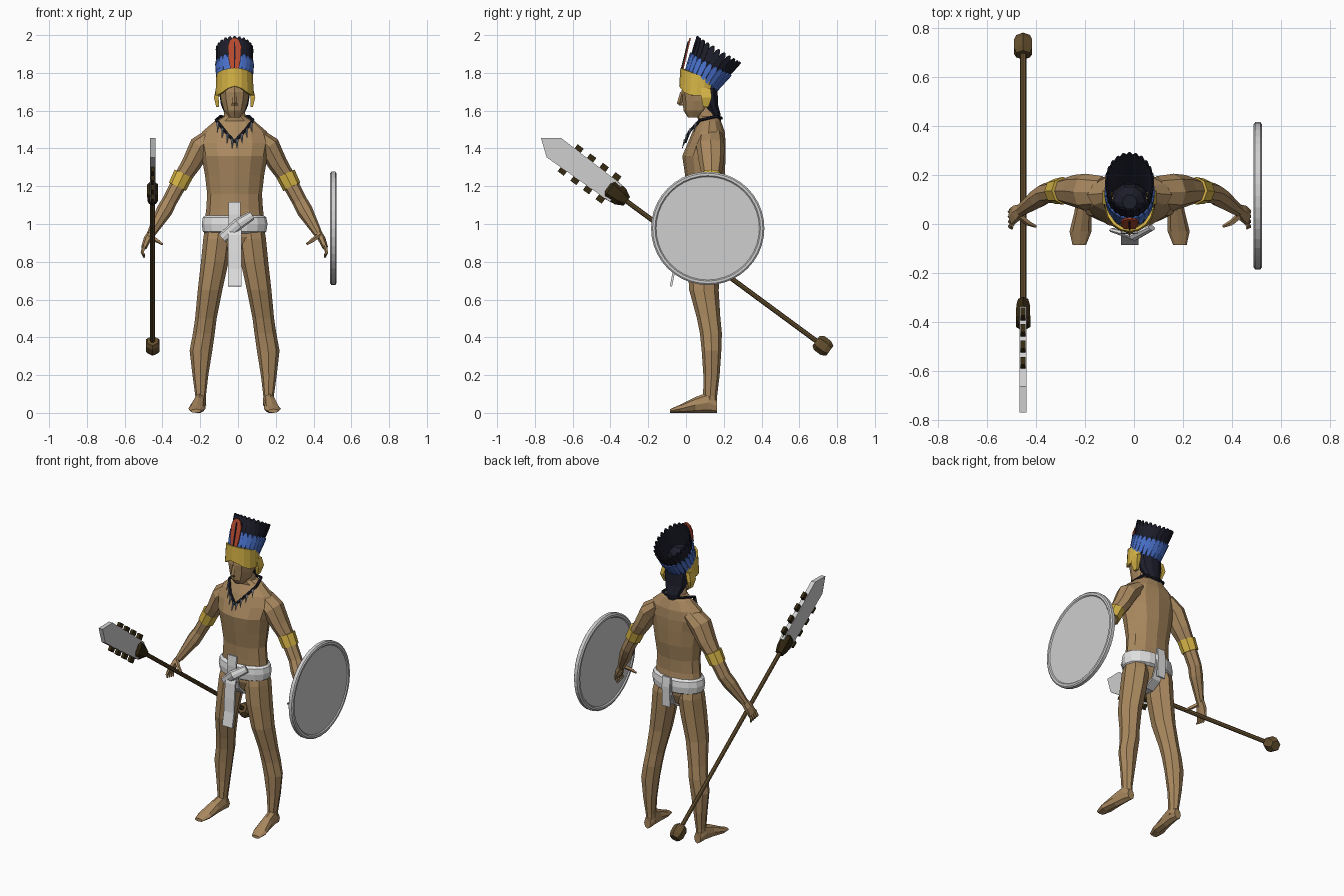
import bpy, bmesh, math
from mathutils import Vector

if "Cube" in bpy.data.objects:
    bpy.data.objects.remove(bpy.data.objects["Cube"])

CX = -0.018  # body centre line
X, Y, Z = Vector((1, 0, 0)), Vector((0, 1, 0)), Vector((0, 0, 1))


def material(name, r, g, b):
    m = bpy.data.materials.new(name)
    m.use_nodes = True
    m.diffuse_color = (r, g, b, 1)
    m.node_tree.nodes["Principled BSDF"].inputs["Base Color"].default_value = (r, g, b, 1)
    return m


skin = material("skin", .40, .25, .115)
cloth = material("white cloth", .75, .75, .75)
stone = material("pale grey", .62, .62, .62)
gold = material("gold", .66, .45, .06)
black = material("black feather", .012, .013, .024)
blue = material("blue feather", .07, .17, .62)
red = material("red feather", .50, .07, .03)
wood = material("wood", .13, .08, .028)
dark_wood = material("dark wood", .035, .022, .006)
grey = material("tooth grey", .22, .25, .30)


def make(name, bm, mat):
    bmesh.ops.recalc_face_normals(bm, faces=bm.faces[:])
    me = bpy.data.meshes.new(name)
    bm.to_mesh(me)
    bm.free()
    me.materials.append(mat)
    ob = bpy.data.objects.new(name, me)
    ob.location.x = CX
    bpy.context.collection.objects.link(ob)
    return ob


def loft(name, rings, mat, n=8, ref=Y, axis=None, s=1, turn=0):
    """Skin rings (x, y, z, radius, radius along ref) along their path."""
    bm = bmesh.new()
    pts = [Vector((s * r[0], r[1], r[2])) for r in rings]
    loops = []
    for i, (p, r) in enumerate(zip(pts, rings)):
        t = axis or (pts[min(i + 1, len(pts) - 1)] - pts[max(i - 1, 0)]).normalized()
        u = ref.cross(t).normalized()
        v = t.cross(u)
        angles = [math.tau * k / n + turn for k in range(n)]
        loops.append([bm.verts.new(p + u * r[3] * math.cos(a) + v * r[4] * math.sin(a)) for a in angles])
    for a, b in zip(loops, loops[1:]):
        for k in range(n):
            bm.faces.new((a[k], a[(k + 1) % n], b[(k + 1) % n], b[k]))
    bm.faces.new(loops[0])
    bm.faces.new(loops[-1])
    return make(name, bm, mat)


def sheet(name, polys, thick, mat):
    """Flat polygons given thickness."""
    bm = bmesh.new()
    for poly in polys:
        bm.faces.new([bm.verts.new(p) for p in poly])
    bmesh.ops.remove_doubles(bm, verts=bm.verts[:], dist=.0005)
    ob = make(name, bm, mat)
    mod = ob.modifiers.new("thickness", "SOLIDIFY")
    mod.thickness, mod.offset = thick, 0
    return ob


def strap(name, path, half, thick=.012):
    """Cloth strip of constant width following a (y, z) path."""
    quads = [[(-half, *a), (half, *a), (half, *b), (-half, *b)] for a, b in zip(path, path[1:])]
    return sheet(name, quads, thick, cloth)


# Torso and neck
torso = [(.86, .10, .05, .06), (.93, .10, .15, .085), (1.0, .105, .16, .09), (1.08, .10, .15, .085),
         (1.16, .10, .145, .088), (1.26, .10, .157, .105), (1.36, .095, .175, .115), (1.43, .11, .19, .10),
         (1.49, .12, .17, .085), (1.545, .125, .105, .06), (1.57, .115, .058, .055), (1.63, .10, .05, .05)]
loft("torso", [(0, y, z, a, b) for z, y, a, b in torso], skin, n=12, axis=Z)

# Head and nose
head = [(1.565, .045, .03, .035), (1.60, .06, .058, .073), (1.65, .07, .074, .088),
        (1.70, .07, .082, .094), (1.79, .075, .08, .085)]
loft("head", [(0, y, z, a, b) for z, y, a, b in head], skin, n=10, axis=Z, turn=math.pi / 10)
loft("nose", [(0, -.025, 1.628, .018, .012), (0, -.034, 1.64, .014, .014), (0, -.02, 1.70, .008, .01)],
     skin, n=4, axis=Z)

# Arms, legs and hands
arm = [(.11, .13, 1.47, .045, .065), (.18, .13, 1.41, .062, .075), (.228, .135, 1.32, .052, .065),
       (.286, .135, 1.23, .043, .045), (.345, .125, 1.12, .04, .042), (.372, .105, 1.07, .043, .04),
       (.444, .055, .945, .022, .025)]
leg = [(.085, .10, .96, .075, .08), (.09, .10, .92, .076, .09), (.105, .095, .80, .073, .088),
       (.13, .095, .65, .065, .078), (.152, .12, .50, .057, .062), (.163, .132, .42, .058, .058),
       (.178, .135, .33, .06, .052), (.181, .135, .20, .042, .043), (.18, .128, .09, .028, .037),
       (.18, .125, .04, .03, .038)]
foot = [(.18, .165, .035, .024, .035), (.182, .12, .055, .032, .055), (.19, .05, .042, .035, .042),
        (.20, -.03, .022, .045, .022), (.205, -.085, .01, .028, .01)]
palm = [(.44, .06, .955, .02, .024), (.462, .045, .92, .02, .036), (.48, .03, .875, .015, .038)]
for side, s in (("left", 1), ("right", -1)):
    loft(side + "_arm", arm, skin, s=s)
    loft(side + "_leg", leg, skin, s=s, axis=-Z)
    loft(side + "_foot", foot, skin, s=s, ref=Z, axis=-Y)
    loft(side + "_palm", palm, skin, n=6, s=s)
    loft(side + "_thumb", [(.45, .035, .94, .013, .015), (.415, .005, .915, .012, .012),
                           (.382, -.01, .893, .006, .006)], skin, n=5, s=s)
    for k in range(4):
        y = .06 - .02 * k
        loft(f"{side}_finger_{k + 1}", [(.478, y, .885, .01, .01), (.488, y - .01, .85, .009, .009),
                                        (.478, y - .018, .822 + .005 * k, .005, .005)], skin, n=5, s=s)
    loft(side + "_armband", [(.27, .136, 1.265, .053, .056), (.303, .133, 1.197, .05, .052)], gold, s=s)
    # Ear ornaments
    loft(side + "_ear_ornament", [(.085, .105, 1.72, .018, .035), (.097, .108, 1.67, .018, .04),
                                  (.09, .105, 1.62, .01, .02)],
         gold, n=4, s=s, axis=-Z, turn=math.pi / 4)

# Hair
hair = [(1.86, .09, .03, .03), (1.83, .09, .06, .06), (1.77, .085, .08, .082), (1.70, .115, .083, .055),
        (1.63, .13, .072, .042), (1.58, .15, .05, .035), (1.525, .168, .028, .018)]
loft("hair", [(0, y, z, a, b) for z, y, a, b in hair], black, n=10, axis=-Z)

# Headband, higher at the brow
band = []
for k in range(-6, 7):
    a = math.radians(k * 21)
    c = math.cos(a)
    x, y = .096 * math.sin(a), .068 - .098 * c
    band.append(((x, y, 1.68 + .05 * max(0, c) ** 4), (x * .95, y + .006, 1.785 + .04 * c)))
sheet("headband", [(a[0], b[0], b[1], a[1]) for a, b in zip(band, band[1:])], .012, gold)


def feather(name, base, tip, half, mat, side):
    shape = [(0, .5), (.35, .85), (.75, 1), (.93, .7), (1, .2)]
    out = [base.lerp(tip, f) + side * half * w for f, w in shape]
    back = [base.lerp(tip, f) - side * half * w for f, w in reversed(shape)]
    return sheet(name, [out + back], .008, mat)


# Feather crown: long black feathers behind shorter blue ones
COUNT = 24
for k in range(COUNT):
    a = math.tau * k / COUNT
    c, sn = math.cos(a), math.sin(a)
    side = Vector((c, sn, -.4 * sn)).normalized()
    base = Vector((.08 * sn, .078 - .075 * c, 1.75 + .045 * c))
    tip = Vector((.096 * sn, .175 - .115 * c, 1.925 + .07 * c))
    feather(f"black_feather_{k + 1}", base, tip, .019, black, side)
    out = Vector((sn, -c, 0)) * .01
    feather(f"blue_feather_{k + 1}", base + out, base.lerp(tip, .56) + out, .015, blue, side)
feather("red_feather", Vector((0, -.022, 1.80)), Vector((0, .022, 1.985)), .036, red, X)
feather("red_feather_quill", Vector((0, -.024, 1.82)), Vector((0, .012, 1.965)), .004, black, X)

# Necklace cord and hanging teeth
half_cord = [Vector(p) for p in ((0, -.004, 1.435), (.05, .018, 1.49), (.098, .075, 1.55), (.075, .16, 1.57))]
cord = half_cord + [Vector((0, .188, 1.56))] + [Vector((-p.x, p.y, p.z)) for p in half_cord[:0:-1]]
for k, p in enumerate(cord):
    q = cord[(k + 1) % len(cord)]
    loft(f"necklace_cord_{k + 1}", [(*p, .008, .008), (*q, .008, .008)], black, n=6, ref=Vector((.2, .1, 1)))
for s in (1, -1):
    for k in range(4):
        f = .25 + .5 * k
        p = half_cord[int(f)].lerp(half_cord[int(f) + 1], f % 1)
        loft(f"necklace_tooth_{k + 1}_{s}", [(p.x, p.y - .006, p.z, .009, .007),
                                            (p.x * 1.08, p.y - .022, p.z - .05, .001, .001)], grey, n=4, s=s)

# Loincloth: belt, knot, hanging flap and strap between the legs
belt = [(.95, .155, .09), (.96, .168, .107), (1.0, .174, .112), (1.035, .168, .107), (1.045, .155, .09)]
loft("belt", [(0, .1, z, a, b) for z, a, b in belt], cloth, n=16, axis=Z)
strap("belt_tuck", [(-.03, 1.115), (-.035, 1.05), (-.03, .95)], .032)
strap("front_flap", [(-.03, 1.0), (-.05, .94), (-.058, .85), (-.062, .76), (-.08, .67)], .036)
strap("under_strap", [(-.02, .97), (.0, .90), (.05, .85), (.12, .84), (.18, .875), (.215, .95), (.222, 1.06)], .03)
strap("back_tail", [(.222, 1.06), (.23, 1.0), (.225, .87)], .028)
loft("knot_wrap", [(.09, -.015, 1.045, .024, .012), (.02, -.05, 1.0, .03, .018), (-.065, -.025, .925, .028, .01)],
     cloth, n=8)

# Shield with raised rim
rim = [(.494, .272), (.487, .278), (.487, .29), (.494, .3), (.515, .3), (.521, .292), (.521, .279), (.515, .273)]
loft("shield", [(x - CX, .115, .977, r, r) for x, r in rim], stone, n=40, axis=X, ref=Z)

# Spear, measured along its own axis from the butt
D, N = Vector((0, -.805, .593)), Vector((0, .593, .805))
BUTT = Vector((-.434, .725, .355))


def spear(name, stations, mat, n=6, turn=0, off=0):
    return loft(name, [(*(BUTT + D * t + N * off), a, b) for t, a, b in stations], mat, n, X, D, turn=turn)


spear("spear_shaft", [(0, .013, .013), (1.36, .013, .013)], wood, 8)
spear("spear_butt", [(-.045, .032, .032), (-.02, .046, .042), (.025, .046, .042), (.045, .032, .032)], wood)
spear("spear_socket", [(1.29, .028, .024), (1.33, .05, .032), (1.40, .06, .034), (1.415, .04, .02)], dark_wood)
outline = [(1.36, .055), (1.77, .064), (1.854, 0), (1.77, -.064), (1.36, -.055)]
sheet("spear_blade", [[BUTT + D * t + N * w for t, w in outline]], .028, stone)
for s in (1, -1):
    for k in range(4):
        t = 1.41 + .083 * k
        spear(f"spear_tooth_{k + 1}_{s}", [(t - .02, .027, .014), (t + .02, .027, .014)], dark_wood, 4,
              math.pi / 4, s * .07)
